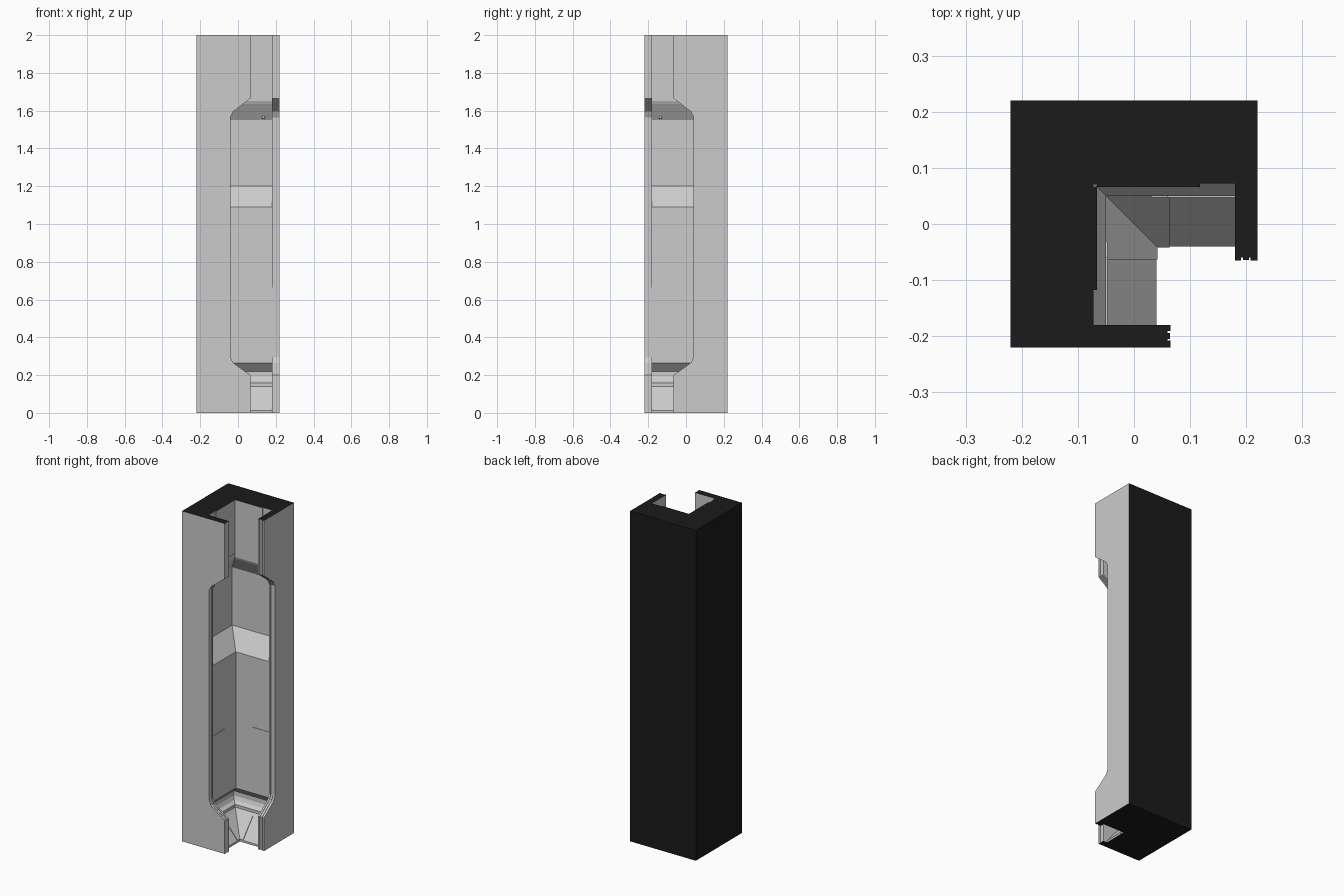
import bpy, bmesh
from mathutils import Vector

if "Cube" in bpy.data.objects:
    bpy.data.objects.remove(bpy.data.objects["Cube"])

H, R, E = 2.0, 0.22, 0.18      # height, half footprint, start of the end rims

black = bpy.data.materials.new("black_back")
black.diffuse_color = (0.011, 0.011, 0.011, 1)
black.use_nodes = True
black.node_tree.nodes["Principled BSDF"].inputs["Base Color"].default_value = black.diffuse_color
grey = bpy.data.materials.new("grey_front")
grey.diffuse_color = (0.8, 0.8, 0.8, 1)
grey.use_nodes = True
grey.node_tree.nodes["Principled BSDF"].inputs["Base Color"].default_value = grey.diffuse_color


def finish(name, bm, tip=False):
    """Fix normals, colour the hidden outer faces black, link the object."""
    bmesh.ops.recalc_face_normals(bm, faces=bm.faces)
    for f in bm.faces:
        c = f.calc_center_median()
        n = f.normal
        outer = (c.x < -R + 1e-4 and n.x < -.9) or (c.y > R - 1e-4 and n.y > .9)
        cap = abs(n.z) > .9 and (c.z < 1e-4 or c.z > H - 1e-4)
        if tip and c.z > 1 and max(c.x, -c.y) < R - .04 and min(c.x, -c.y) > -.04:
            cap = False
        f.material_index = 1 if (outer or cap) else 0
    me = bpy.data.meshes.new(name)
    bm.to_mesh(me)
    bm.free()
    ob = bpy.data.objects.new(name, me)
    me.materials.append(grey)
    me.materials.append(black)
    bpy.context.collection.objects.link(ob)
    return ob


def sweep(name, loop, end, caps=True):
    """Carry a closed (depth, z) section around the mitred inside corner."""
    bm = bmesh.new()
    rows = [[bm.verts.new(p) for p in pts] for pts in (
        [(d, -end, z) for d, z in loop],
        [(d, -d, z) for d, z in loop],
        [(end, -d, z) for d, z in loop])]
    n = len(loop)
    for a, b in zip(rows, rows[1:]):
        for i in range(n):
            j = (i + 1) % n
            bm.faces.new((a[i], a[j], b[j], b[i]))
    if caps:
        bm.faces.new(rows[0])
        bm.faces.new(rows[2])
    return finish(name, bm)


def prism_pair(name, pts, y0, y1, tip=False):
    """Extrude an (x, z) outline along y, plus its copy across the diagonal."""
    for side in ("a", "b"):
        bm = bmesh.new()
        place = (lambda x, y, z: (x, y, z)) if side == "a" else (lambda x, y, z: (-y, -x, z))
        lo = [bm.verts.new(place(x, y0, z)) for x, z in pts]
        hi = [bm.verts.new(place(x, y1, z)) for x, z in pts]
        n = len(pts)
        bm.faces.new(lo)
        bm.faces.new(hi[::-1])
        for i in range(n):
            j = (i + 1) % n
            bm.faces.new((lo[i], lo[j], hi[j], hi[i]))
        finish(f"{name}_{side}", bm, tip)


# main corner wall: plinth, undercut, lower wall, sill, deep niche, overhang, top
section = [(.04, 0), (.04, .012), (-.05, .12), (-.065, .14), (-.065, .157),
           (-.085, .17), (-.095, .192), (-.095, .22), (-.05, .265), (-.05, 1.09),
           (-.13, 1.2), (-.13, 1.55), (-.078, 1.635), (-.072, 1.65), (-.072, H),
           (-R, H), (-R, 0)]
sweep("corner_wall", section, E, caps=False)

# slightly raised corner section of the sloped floor
sweep("floor_corner", [(.042, .002), (.042, .016), (-.05, .125), (-.056, .12), (.03, .002)], .063)

# end rims: three stacked layers, the thin ones between form the grooves
opening = [(.065, 0), (.065, .2), (-.025, .265), (-.04, .295),
           (-.04, 1.565), (-.025, 1.595), (.065, 1.665), (.065, H)]
layers = [(-.22, -.208, 0), (-.208, -.205, .005), (-.205, -.194, .001),
          (-.194, -.191, .005), (-.191, -.18, 0)]
for k, (y0, y1, inset) in enumerate(layers):
    edge = [(x - inset, z) for x, z in opening]
    prism_pair(f"end_rim_layer_{k}", [(-R, 0)] + edge + [(-.05, H), (-R, H)], y0, y1, tip=True)

# raised panel around the top corner
prism_pair("upper_panel", [(-.066, 1.675), (.106, 1.675), (.118, 1.69), (.118, H), (-.066, H)],
           .066, .08)

# lower access panels with clipped corners
prism_pair("lower_panel", [(.06, .297), (E, .297), (E, .665), (.06, .665), (.03, .635), (.03, .327)],
           .047, .055)

# small round studs under the overhang
for side, pos in (("a", (.135, .122, 1.565)), ("b", (-.122, -.135, 1.565))):
    bm = bmesh.new()
    bmesh.ops.create_uvsphere(bm, u_segments=12, v_segments=6, radius=.009)
    bmesh.ops.translate(bm, verts=bm.verts, vec=Vector(pos))
    finish("stud_" + side, bm)
